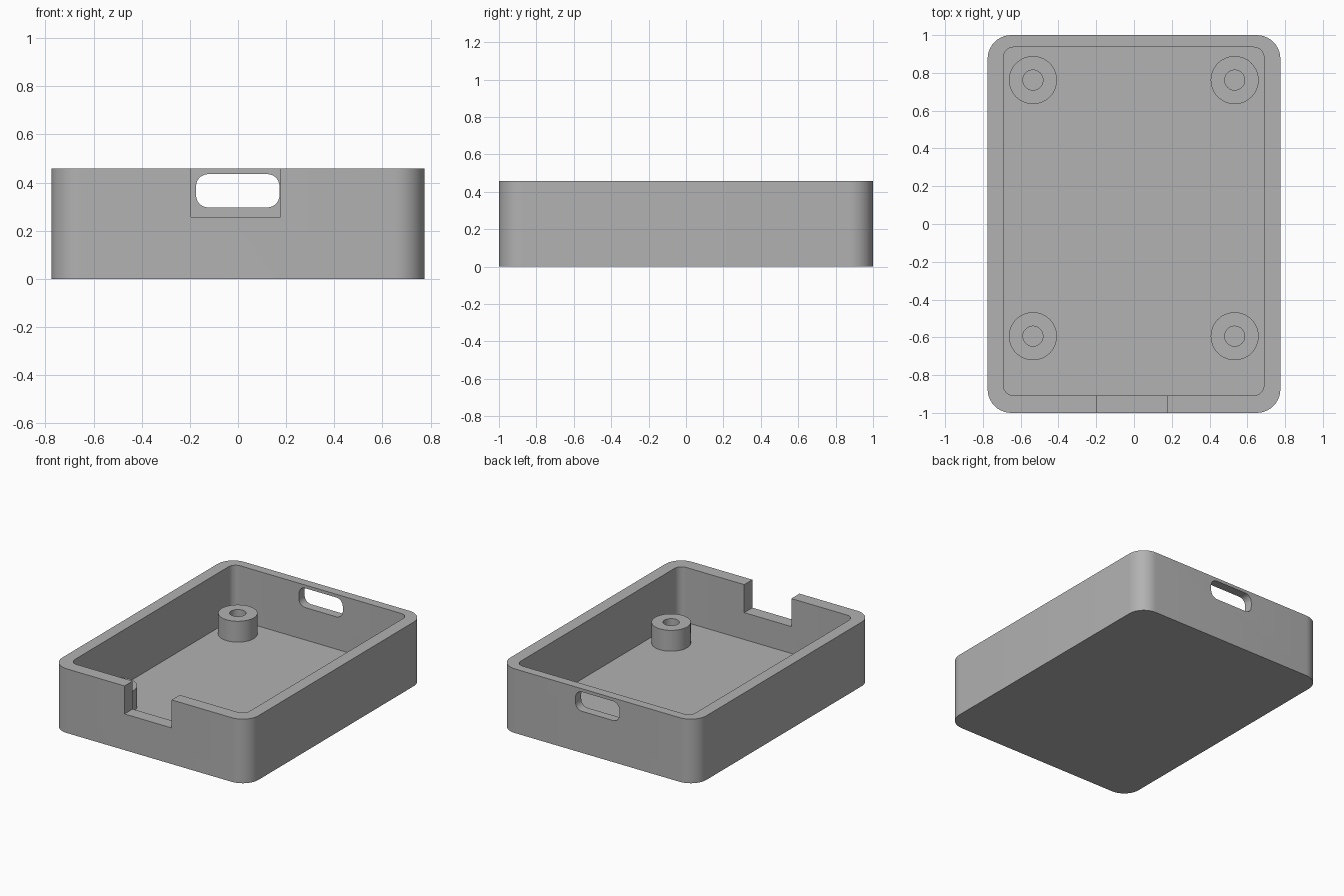
import bpy, bmesh, math

if "Cube" in bpy.data.objects:
    bpy.data.objects.remove(bpy.data.objects["Cube"])

H, FLOOR = 0.458, 0.066
POST_TOP = 0.215

grey = bpy.data.materials.new("grey plastic")
grey.diffuse_color = (0.445, 0.445, 0.445, 1)
grey.use_nodes = True
grey.node_tree.nodes["Principled BSDF"].inputs["Base Color"].default_value = grey.diffuse_color


def rounded_rect(x0, x1, y0, y1, r, n=10):
    """Counter-clockwise outline of a rectangle with round corners."""
    if r == 0:
        return [(x0, y0), (x1, y0), (x1, y1), (x0, y1)]
    corners = [(x1 - r, y1 - r), (x0 + r, y1 - r), (x0 + r, y0 + r), (x1 - r, y0 + r)]
    return [(cx + r * math.cos(math.pi / 2 * (k + i / n)),
             cy + r * math.sin(math.pi / 2 * (k + i / n)))
            for k, (cx, cy) in enumerate(corners) for i in range(n + 1)]


def prism(name, outline, lo, hi, along_y=False):
    """Extrude an outline along z, or an xz outline along y."""
    bm = bmesh.new()
    place = (lambda p, h: (p[0], h, p[1])) if along_y else (lambda p, h: (p[0], p[1], h))
    base = bm.faces.new([bm.verts.new(place(p, lo)) for p in outline])
    top = bmesh.ops.extrude_face_region(bm, geom=[base])["geom"]
    move = (0, hi - lo, 0) if along_y else (0, 0, hi - lo)
    bmesh.ops.translate(bm, vec=move, verts=[g for g in top if isinstance(g, bmesh.types.BMVert)])
    return finish(name, bm)


def finish(name, bm):
    bmesh.ops.recalc_face_normals(bm, faces=bm.faces)
    mesh = bpy.data.meshes.new(name)
    bm.to_mesh(mesh)
    bm.free()
    mesh.materials.append(grey)
    obj = bpy.data.objects.new(name, mesh)
    bpy.context.collection.objects.link(obj)
    return obj


def smooth(obj):
    bpy.ops.object.select_all(action='DESELECT')
    obj.select_set(True)
    bpy.context.view_layer.objects.active = obj
    bpy.ops.object.shade_smooth_by_angle(angle=math.radians(30))


# Outer tray body
tray = prism("tray", rounded_rect(-0.775, 0.775, -1, 1, 0.125), 0, H)

# Cavity, front notch and rear slot
cutters = [
    prism("cavity_cutter", rounded_rect(-0.692, 0.688, -0.908, 0.936, 0.055), FLOOR, 0.7),
    prism("notch_cutter", rounded_rect(-0.196, 0.176, 0.258, 0.7, 0), -1.1, -0.8, True),
    prism("slot_cutter", rounded_rect(-0.174, 0.172, 0.297, 0.435, 0.05), 0.85, 1.1, True),
]
for cutter in cutters:
    mod = tray.modifiers.new(cutter.name, 'BOOLEAN')
    mod.operation, mod.solver, mod.object = 'DIFFERENCE', 'EXACT', cutter
    bpy.context.view_layer.objects.active = tray
    bpy.ops.object.modifier_apply(modifier=mod.name)
    bpy.data.objects.remove(cutter)
smooth(tray)


# Hollow mounting posts, sunk slightly into the floor
def post(name, x, y, outer=0.127, inner=0.053, n=48):
    bm = bmesh.new()
    profile = [(outer, FLOOR - 0.01), (outer, POST_TOP), (inner, POST_TOP), (inner, FLOOR - 0.01)]
    rings = [[bm.verts.new((x + r * math.cos(math.tau * i / n),
                            y + r * math.sin(math.tau * i / n), z)) for i in range(n)]
             for r, z in profile]
    for a, b in zip(rings, rings[1:] + rings[:1]):
        for i in range(n):
            j = (i + 1) % n
            bm.faces.new((a[i], a[j], b[j], b[i]))
    smooth(finish(name, bm))


for side, x in (("left", -0.535), ("right", 0.533)):
    for end, y in (("front", -0.594), ("back", 0.762)):
        post(f"post_{end}_{side}", x, y)
